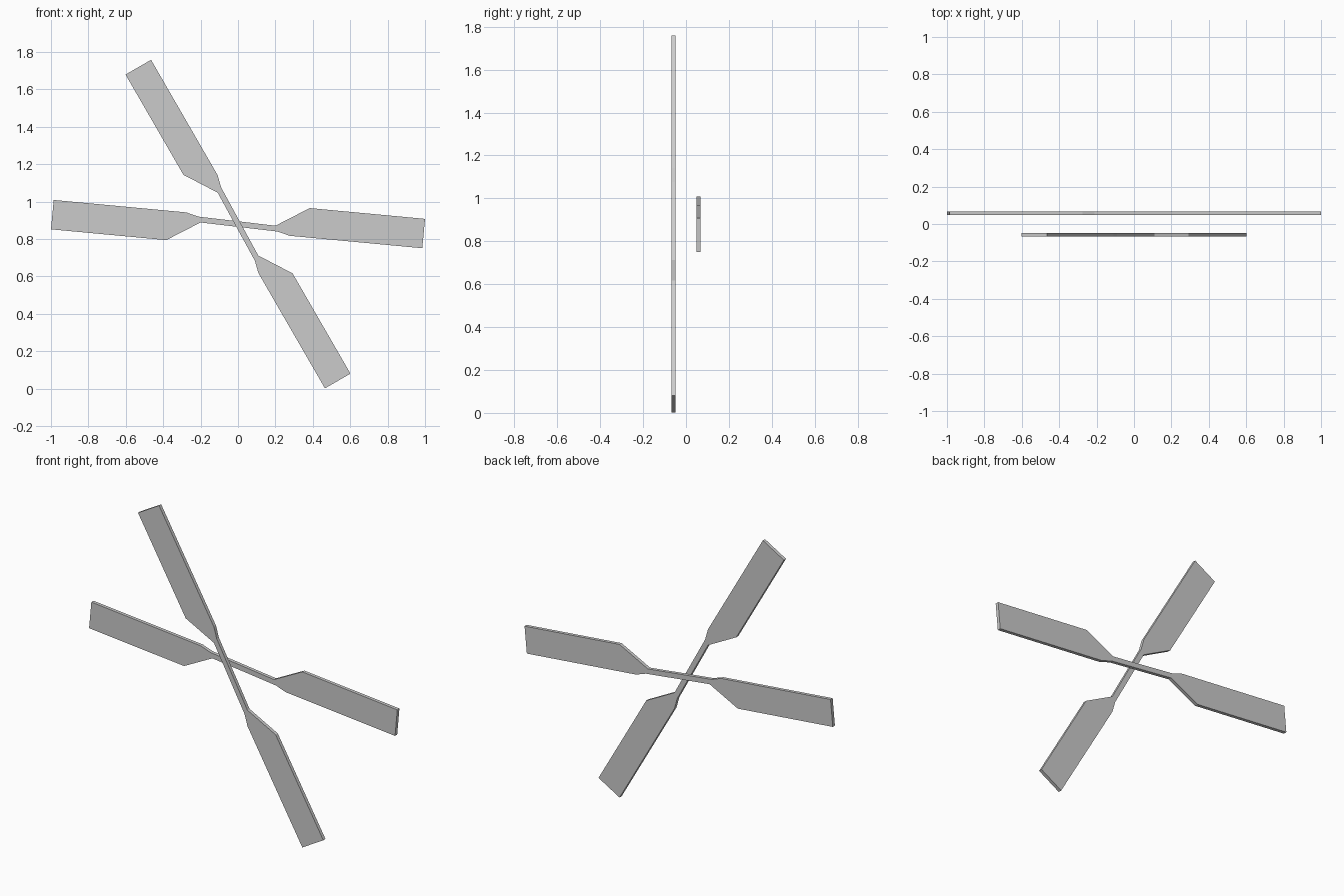
import bpy, bmesh, math
from mathutils import Matrix

if "Cube" in bpy.data.objects:
    bpy.data.objects.remove(bpy.data.objects["Cube"])

# Half outline of one blade: u along the length, v across
HALF = [(0.2, 0.010), (0.374, 0.121), (0.993, 0.121),
        (0.993, -0.0365), (0.281, -0.0365), (0.215, -0.020)]
THICK = 0.02
HUB_Z = 0.88


def double_blade(name, angle, y):
    bm = bmesh.new()
    # Second half is the first turned by 180 degrees
    outline = HALF + [(-u, -v) for u, v in HALF]
    face = bm.faces.new([bm.verts.new((u, -THICK / 2, v)) for u, v in outline])
    ext = bmesh.ops.extrude_face_region(bm, geom=[face])
    moved = [g for g in ext["geom"] if isinstance(g, bmesh.types.BMVert)]
    bmesh.ops.translate(bm, verts=moved, vec=(0, THICK, 0))
    bmesh.ops.recalc_face_normals(bm, faces=bm.faces)
    bm.transform(Matrix.Translation((0, y, HUB_Z))
                 @ Matrix.Rotation(-math.radians(angle), 4, 'Y'))
    mesh = bpy.data.meshes.new(name)
    bm.to_mesh(mesh)
    bm.free()
    bpy.context.collection.objects.link(bpy.data.objects.new(name, mesh))


# Two separate rotor bars, one behind the other
double_blade("front_blade_pair", 120, -0.058)
double_blade("rear_blade_pair", -5.35, 0.058)
